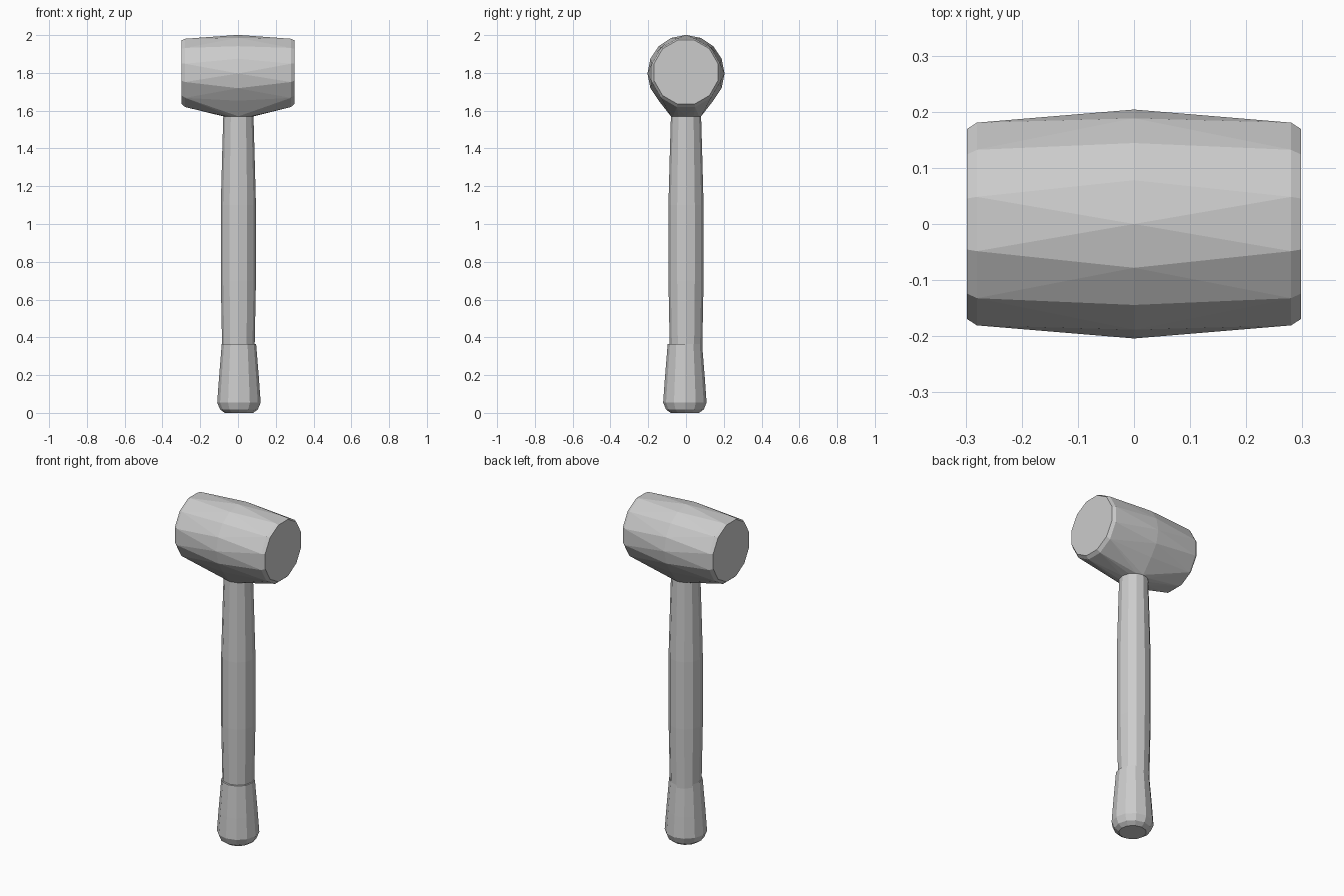
import bpy, bmesh
from math import sin, cos, pi
from mathutils import Vector

old = bpy.data.objects.get("Cube")
if old:
    bpy.data.objects.remove(old, do_unlink=True)

grey = bpy.data.materials.new("plain_grey")
grey.use_nodes = True
colour = (0.6, 0.6, 0.6, 1)
grey.diffuse_color = colour
grey.node_tree.nodes["Principled BSDF"].inputs["Base Color"].default_value = colour


def finish(bm, name):
    bmesh.ops.recalc_face_normals(bm, faces=bm.faces[:])
    mesh = bpy.data.meshes.new(name)
    bm.to_mesh(mesh)
    bm.free()
    mesh.materials.append(grey)
    obj = bpy.data.objects.new(name, mesh)
    bpy.context.collection.objects.link(obj)
    return obj


def ring(bm, centre, radius, sides, axis, turn=0.0):
    """Add a ring of vertices around the x or z axis."""
    verts = []
    for i in range(sides):
        a = 2 * pi * (i + turn) / sides
        u, v = radius * cos(a), radius * sin(a)
        offset = Vector((0, u, v)) if axis == "x" else Vector((u, v, 0))
        verts.append(bm.verts.new(Vector(centre) + offset))
    return verts


def lathe(name, profile, sides, x=0.0, y=0.0):
    """Loft rings given as (radius, height) and cap both ends."""
    bm = bmesh.new()
    rings = [ring(bm, (x, y, z), r, sides, "z") for r, z in profile]
    for low, high in zip(rings, rings[1:]):
        for i in range(sides):
            j = (i + 1) % sides
            bm.faces.new((low[i], low[j], high[j], high[i]))
    bm.faces.new(rings[0][::-1])
    bm.faces.new(rings[-1])
    return finish(bm, name)


# Barrel head with bevelled faces, pulled down into a collar at the handle
bm = bmesh.new()
ring(bm, (0, 0, 1.797), 0.204, 16, "x")
for side in (-1, 1):
    ring(bm, (side * 0.28, 0, 1.8), 0.187, 12, "x", 0.5)
    ring(bm, (side * 0.298, 0, 1.804), 0.175, 12, "x", 0.5)
ring(bm, (0.002, 0, 1.57), 0.08, 12, "z")
hull = bmesh.ops.convex_hull(bm, input=bm.verts[:])
spare = {v for v in hull["geom_interior"] + hull["geom_unused"]
         if isinstance(v, bmesh.types.BMVert)}
bmesh.ops.delete(bm, geom=list(spare), context="VERTS")
bmesh.ops.dissolve_limit(bm, angle_limit=0.02, verts=bm.verts[:], edges=bm.edges[:])
finish(bm, "mallet_head")

# Shaft swelling gently at the middle
lathe("handle_shaft", [(0.086, 0.34), (0.093, 0.7), (0.093, 1.1),
                       (0.085, 1.4), (0.079, 1.6)], 12, 0.002)

# Flared grip with a rounded butt
lathe("handle_grip", [(0.075, 0), (0.1, 0.018), (0.115, 0.055),
                      (0.106, 0.18), (0.091, 0.365)], 12, 0.005, -0.006)
